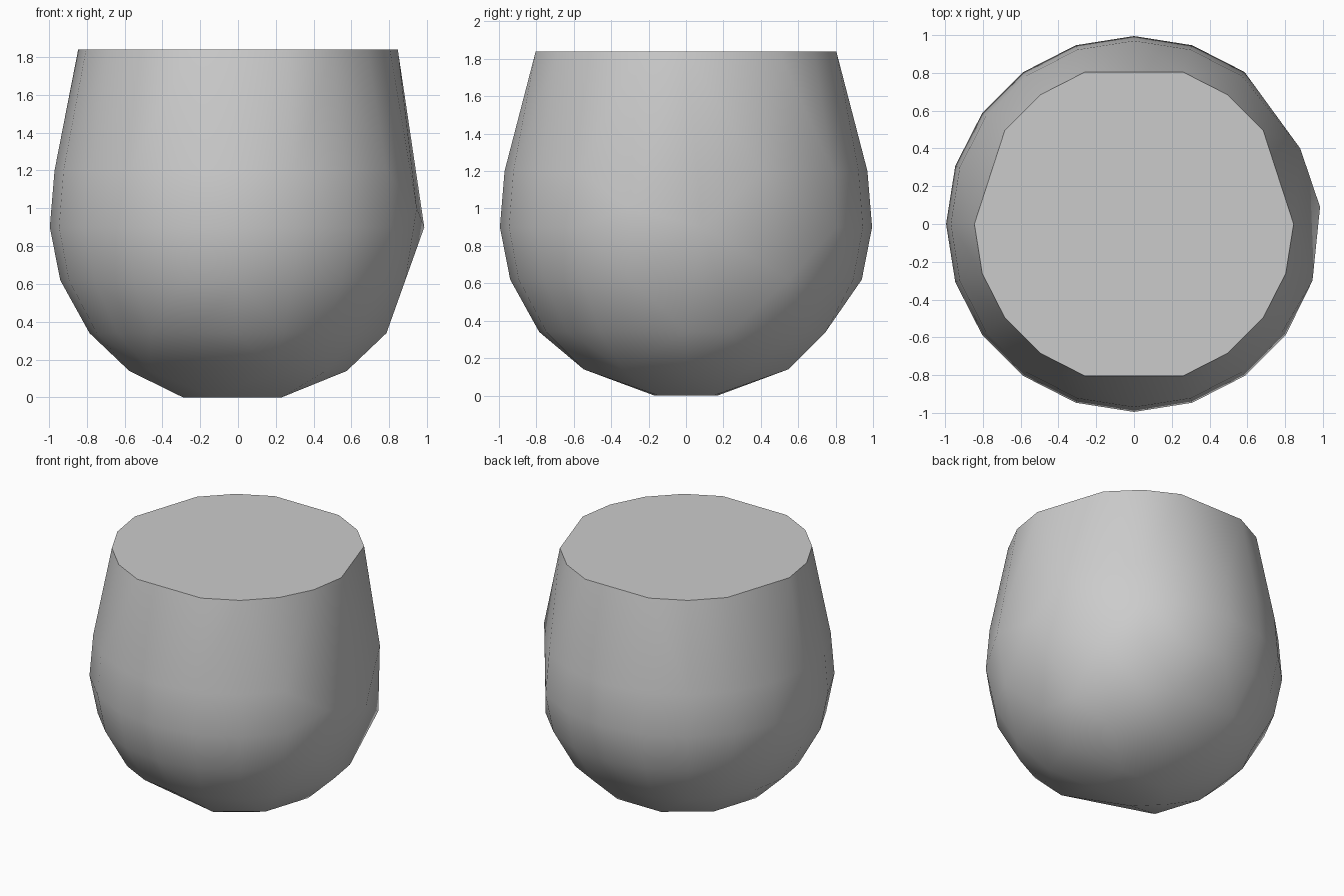
import bpy
import bmesh
import math

cube = bpy.data.objects.get("Cube")
if cube:
    bpy.data.objects.remove(cube, do_unlink=True)

SIDES = 20


def ring_points(radius, height, step=1, skipped=()):
    """Points of a regular ring, numbered anticlockwise from +x."""
    points = []
    for index in range(0, SIDES, step):
        if index not in skipped:
            angle = math.tau * index / SIDES
            points.append((radius * math.cos(angle), radius * math.sin(angle), height))
    return points


def make_material(name, colour):
    material = bpy.data.materials.new(name)
    material.use_nodes = True
    material.diffuse_color = colour
    material.node_tree.nodes["Principled BSDF"].inputs["Base Color"].default_value = colour
    return material


# Rounded vessel: rings from the cut rim down to the narrow foot
points = ring_points(0.845, 1.84, skipped=(1, 5, 9, 15))
points += ring_points(0.97, 1.2, skipped=(0, 1, 2, 19))
points += ring_points(0.995, 0.9, skipped=(0, 1, 2, 19))
points += ring_points(0.94, 0.62, skipped=(0, 1, 19))
points += ring_points(0.785, 0.34, skipped=(5, 19))
points += ring_points(0.575, 0.14, step=2, skipped=(14,))

# Irregular corners on the left flank
points += [(0.985, 0.09, 0.9), (0.88, 0.4, 1.2), (0.945, -0.3, 1.0), (0.885, -0.29, 0.62)]

# Small flat foot
points.append((-0.29, 0, 0))
for side in (-1, 1):
    points += [(-0.12, side * 0.17, 0), (0.23, side * 0.15, 0)]

# Wrap the rings in a faceted closed shell
bm = bmesh.new()
for point in points:
    bm.verts.new(point)
hull = bmesh.ops.convex_hull(bm, input=bm.verts[:])
loose = [v for v in bm.verts if not v.link_faces]
bmesh.ops.delete(bm, geom=loose, context="VERTS")
bmesh.ops.dissolve_limit(bm, angle_limit=math.radians(0.5), verts=bm.verts[:], edges=bm.edges[:])
bmesh.ops.recalc_face_normals(bm, faces=bm.faces[:])

mesh = bpy.data.meshes.new("rounded_vessel")
bm.to_mesh(mesh)
bm.free()
vessel = bpy.data.objects.new("rounded_vessel", mesh)
bpy.context.collection.objects.link(vessel)
mesh.materials.append(make_material("light_grey", (0.6, 0.6, 0.6, 1)))

# Soft sides with a crisp rim
bpy.ops.object.select_all(action="DESELECT")
vessel.select_set(True)
bpy.context.view_layer.objects.active = vessel
bpy.ops.object.shade_smooth_by_angle(angle=math.radians(40))
